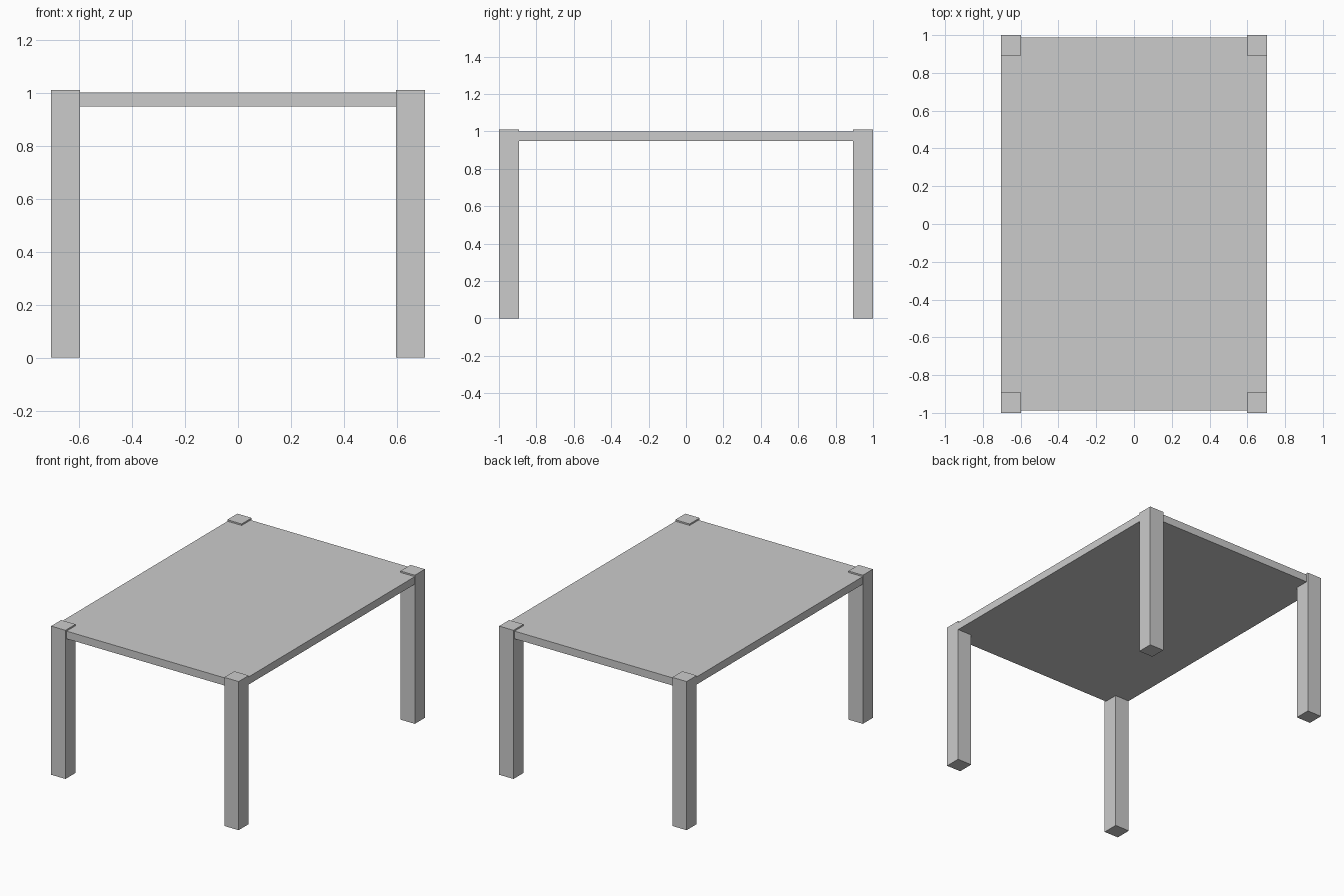
import bpy

if "Cube" in bpy.data.objects:
    bpy.data.objects.remove(bpy.data.objects["Cube"])

HALF_X, HALF_Y = 0.705, 1.0   # outer footprint
LEG = 0.108                   # square leg width
LEG_TOP = 1.01


def box(name, lo, hi):
    """Axis-aligned box between two corners."""
    centre = [(a + b) / 2 for a, b in zip(lo, hi)]
    bpy.ops.mesh.primitive_cube_add(size=1, location=centre)
    obj = bpy.context.object
    obj.name = name
    obj.scale = [b - a for a, b in zip(lo, hi)]
    bpy.ops.object.transform_apply(location=False, rotation=False, scale=True)
    return obj


# Table top: flush with the legs at the sides, slightly set back at the ends
box("table_top", (-HALF_X + 0.001, -0.988, 0.948), (HALF_X - 0.001, 0.988, 1.0))

# Four square corner legs, rising just above the top
for y_name, sy in (("front", -1), ("back", 1)):
    for x_name, sx in (("left", -1), ("right", 1)):
        cx, cy = sx * (HALF_X - LEG / 2), sy * (HALF_Y - LEG / 2)
        box(f"{y_name}_{x_name}_leg",
            (cx - LEG / 2, cy - LEG / 2, 0),
            (cx + LEG / 2, cy + LEG / 2, LEG_TOP))
